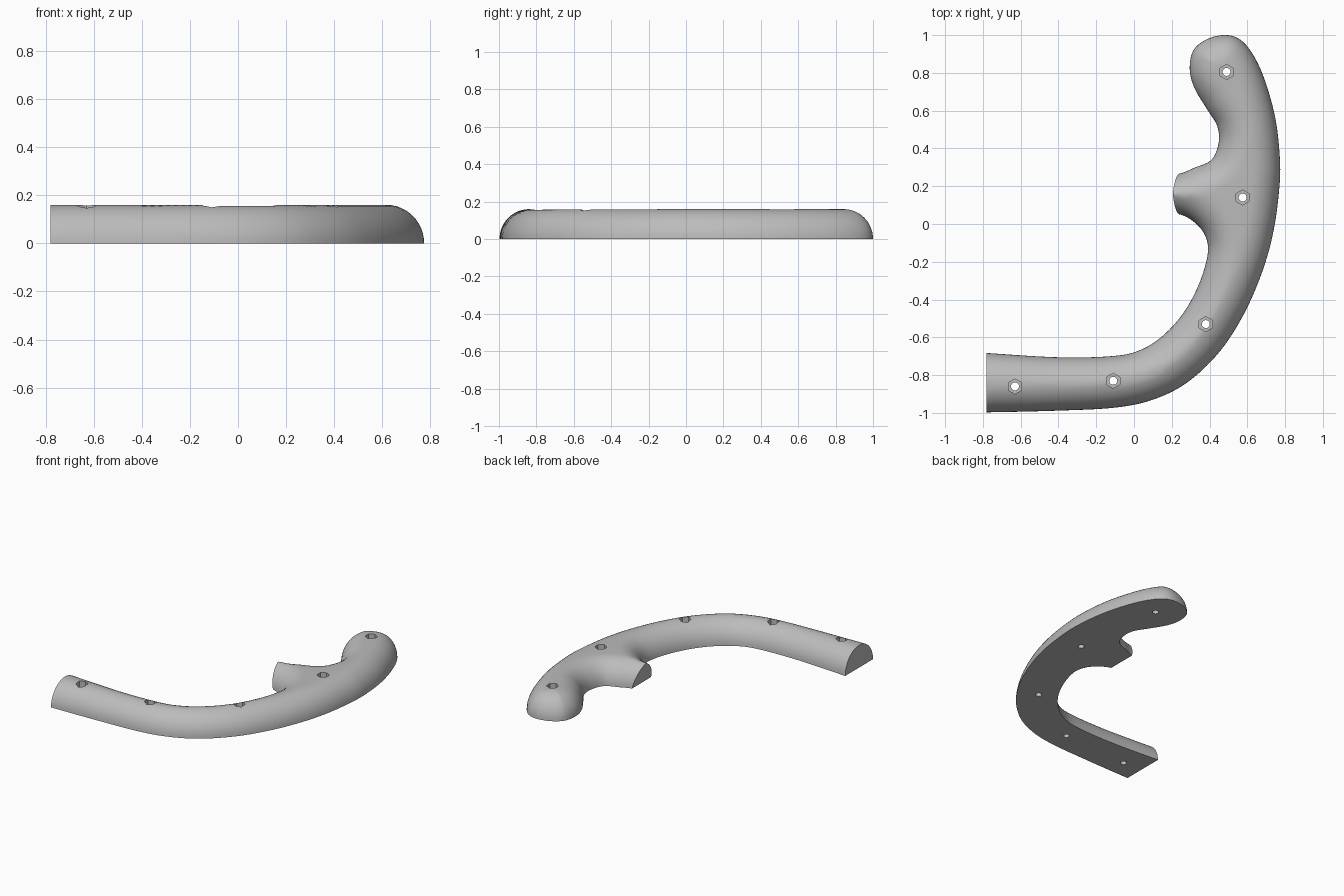
import bpy, bmesh, math
from mathutils import Vector, kdtree
from mathutils.geometry import delaunay_2d_cdt

cube = bpy.data.objects.get("Cube")
if cube:
    bpy.data.objects.remove(cube)

HEIGHT, RADIUS, RINGS = 0.16, 0.157, 12
STEPS = 10

grey = bpy.data.materials.new("plain grey")
grey.use_nodes = True
colour = (0.5, 0.5, 0.5, 1)
grey.diffuse_color = colour
grey.node_tree.nodes["Principled BSDF"].inputs["Base Color"].default_value = colour

# Plan outline, counter-clockwise; both cut ends run past their final length
outline = [
    (-1.1, -1), (-.78, -.997), (-.4, -.988), (-.1, -.972), (.1, -.93), (.28, -.84),
    (.45, -.68), (.58, -.48), (.68, -.25), (.74, -.03), (.77, .2), (.772, .35),
    (.75, .55), (.7, .74), (.64, .88), (.57, .97), (.49, 1), (.39, .98),
    (.315, .92), (.295, .82), (.32, .72), (.385, .61), (.44, .52), (.448, .43),
    (.41, .34), (.32, .298), (.235, .265), (.1, .245), (0, .24), (0, .08),
    (.1, .07), (.245, .05), (.33, 0), (.38, -.07), (.39, -.16), (.347, -.31),
    (.267, -.463), (.16, -.585), (.04, -.664), (-.1, -.698), (-.39, -.706),
    (-.78, -.683), (-1.1, -.66)]


def smooth_loop(points, steps):
    """Closed Catmull-Rom curve through the points."""
    pts = [Vector(p) for p in points]
    n = len(pts)
    loop = []
    for i in range(n):
        a, b, c, d = (pts[(i + k) % n] for k in (-1, 0, 1, 2))
        for s in range(steps):
            t = s / steps
            loop.append(0.5 * (2 * b + (c - a) * t + (2 * a - 5 * b + 4 * c - d) * t ** 2
                               + (3 * b - a - 3 * c + d) * t ** 3))
    return loop


def fill_open(bm):
    bmesh.ops.holes_fill(bm, edges=[e for e in bm.edges if e.is_boundary], sides=0)


def cut(bm, faces, point, normal):
    """Trim the given faces on the normal side of a plane and cap the opening."""
    geom = set(faces)
    for f in faces:
        geom.update(f.edges)
        geom.update(f.verts)
    bmesh.ops.bisect_plane(bm, geom=list(geom), plane_co=point, plane_no=normal,
                           clear_outer=True, dist=1e-5)
    fill_open(bm)


# Rounded body: rings stepped inward from the outline follow a quarter-round
loop = smooth_loop(outline, STEPS)
count = len(loop)
tree = kdtree.KDTree(count)
for i, p in enumerate(loop):
    tree.insert(p.to_3d(), i)
tree.balance()

plan, heights = list(loop), [0.0] * count
for k in range(1, RINGS + 1):
    angle = k / RINGS * math.pi / 2
    inset = RADIUS * (1 - math.cos(angle))
    for i, p in enumerate(loop):
        tangent = (loop[(i + 1) % count] - loop[i - 1]).normalized()
        q = p + inset * Vector((-tangent.y, tangent.x))
        if tree.find(q.to_3d())[2] > inset - 0.0005:
            plan.append(q)
            heights.append(HEIGHT * math.sin(angle))

verts, _, tris, source, _, _ = delaunay_2d_cdt(plan, [], [list(range(count))], 1, 1e-4)
bm = bmesh.new()
top = [bm.verts.new((v.x, v.y, heights[s[0]] if s else 0)) for v, s in zip(verts, source)]
for t in tris:
    bm.faces.new([top[i] for i in t])
bmesh.ops.delete(bm, geom=[v for v in bm.verts if not v.link_faces], context='VERTS')
fill_open(bm)

# Square end of the long arm, leaning end of the short spur
cut(bm, list(bm.faces), (-.78, 0, 0), (-1, 0, 0))
bmesh.ops.triangulate(bm, faces=[f for f in bm.faces if len(f.verts) > 4])
spur = [f for f in bm.faces
        if all(v.co.x < .46 and -.1 < v.co.y < .45 for v in f.verts)
        or any(v.co.x < .24 and -.1 < v.co.y < .45 for v in f.verts)]
cut(bm, spur, (.24, 0, 0), (-.152, 0, -.035))
bmesh.ops.recalc_face_normals(bm, faces=bm.faces)

mesh = bpy.data.meshes.new("curved_half_shell")
bm.to_mesh(mesh)
bm.free()
body = bpy.data.objects.new("curved_half_shell", mesh)
bpy.context.collection.objects.link(body)
mesh.materials.append(grey)


# Screw holes: round bore with a hexagonal nut pocket above
def drill(name, sides, radius, low, high, x, y):
    bpy.ops.mesh.primitive_cylinder_add(vertices=sides, radius=radius, depth=high - low,
                                        location=(x, y, (low + high) / 2))
    tool = bpy.context.object
    tool.name = name
    tool.data.materials.append(grey)
    mod = body.modifiers.new(name, 'BOOLEAN')
    mod.operation, mod.solver, mod.object = 'DIFFERENCE', 'EXACT', tool
    bpy.context.view_layer.objects.active = body
    bpy.ops.object.modifier_apply(modifier=name)
    bpy.data.objects.remove(tool)


for x, y in [(-.63, -.86), (-.11, -.83), (.38, -.53), (.575, .14), (.49, .805)]:
    drill("bore_cutter", 24, .021, -.1, .3, x, y)
    drill("nut_cutter", 6, .04, .09, .3, x, y)

bpy.ops.object.select_all(action='DESELECT')
body.select_set(True)
bpy.context.view_layer.objects.active = body
bpy.ops.object.shade_smooth_by_angle(angle=math.radians(35))
